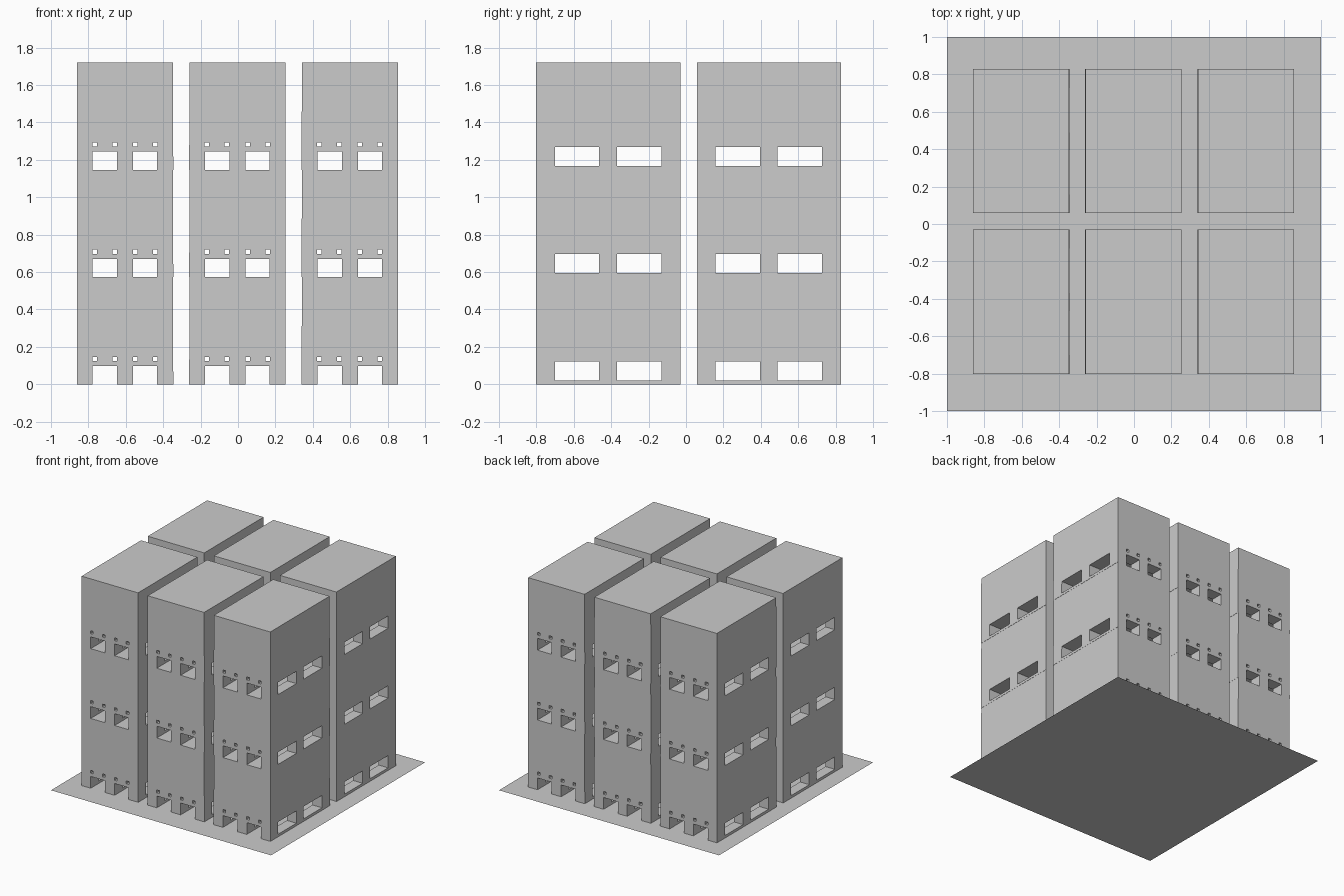
import bpy, bmesh

if "Cube" in bpy.data.objects:
    bpy.data.objects.remove(bpy.data.objects["Cube"])

W, D, H = 0.516, 0.771, 0.5735      # storey size


def boxes(name, bounds):
    """One object made of axis-aligned boxes (x0, x1, y0, y1, z0, z1)."""
    bm = bmesh.new()
    for x0, x1, y0, y1, z0, z1 in bounds:
        for v in bmesh.ops.create_cube(bm, size=1)['verts']:
            v.co = (x0 + (v.co.x + .5) * (x1 - x0),
                    y0 + (v.co.y + .5) * (y1 - y0),
                    z0 + (v.co.z + .5) * (z1 - z0))
    me = bpy.data.meshes.new(name)
    bm.to_mesh(me)
    bm.free()
    ob = bpy.data.objects.new(name, me)
    bpy.context.collection.objects.link(ob)
    return ob


# solid storey, very slightly narrower at its top
storey = boxes("storey_block", [(-W/2, W/2, -D/2, D/2, 0, H)])
for v in storey.data.vertices:
    if v.co.z > H / 2:
        v.co.x *= 0.994

# openings running right through the storey
front_openings = boxes("front_opening_cutter",
    [(a, b, -1, 1, -.05, .097) for a, b in ((-.174, -.043), (.043, .172))])
side_windows = boxes("side_window_cutter",
    [(-1, 1, a, b, .021, .122) for a, b in ((-.284, -.048), (.047, .284))])
vents = boxes("vent_cutter",
    [(c - .012, c + .012, -1, 1, .1235, .147) for c in (-.163, -.056, .054, .161)])

cutters = (front_openings, side_windows, vents)
for cutter in cutters:
    mod = storey.modifiers.new(cutter.name, 'BOOLEAN')
    mod.operation = 'DIFFERENCE'
    mod.solver = 'EXACT'
    mod.object = cutter

bpy.context.view_layer.update()
deps = bpy.context.evaluated_depsgraph_get()
storey_mesh = bpy.data.meshes.new_from_object(storey.evaluated_get(deps))
for ob in (storey,) + cutters:
    bpy.data.objects.remove(ob)

# six towers of three storeys
for x in (-.604, -.003, .598):
    for y in (-.416, .443):
        for level in range(3):
            ob = bpy.data.objects.new("tower_storey", storey_mesh)
            ob.location = (x, y, level * H)
            bpy.context.collection.objects.link(ob)

# ground slab sheet
bpy.ops.mesh.primitive_plane_add(size=2)
bpy.context.object.name = "base_sheet"
